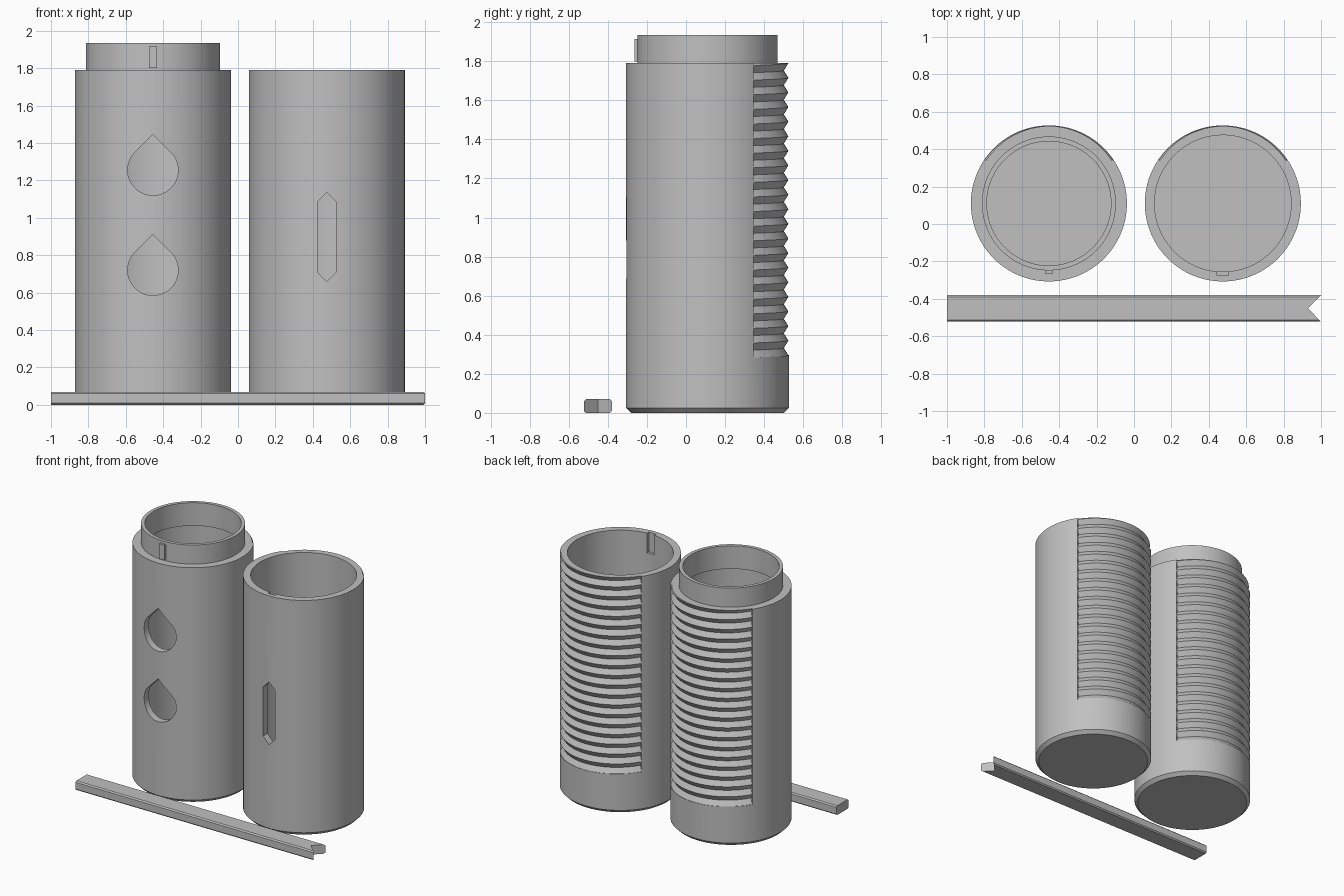
import bpy, bmesh, math
from mathutils import Matrix

cube = bpy.data.objects.get("Cube")
if cube:
    bpy.data.objects.remove(cube, do_unlink=True)

grey = bpy.data.materials.new("plain grey")
grey.use_nodes = True
colour = (0.53, 0.53, 0.53, 1)
grey.diffuse_color = colour
grey.node_tree.nodes["Principled BSDF"].inputs["Base Color"].default_value = colour

BODY_R, BORE_R, BODY_TOP = 0.417, 0.365, 1.79
CENTRE_Y = 0.11
SEGMENTS = 128


def finish(name, bm):
    bmesh.ops.recalc_face_normals(bm, faces=bm.faces)
    mesh = bpy.data.meshes.new(name)
    bm.to_mesh(mesh)
    bm.free()
    mesh.materials.append(grey)
    obj = bpy.data.objects.new(name, mesh)
    bpy.context.collection.objects.link(obj)
    return obj


def lathe(name, profile, cx):
    """Spin an (r, z) profile that starts and ends on the axis."""
    bm = bmesh.new()
    verts = [bm.verts.new((r, 0, z)) for r, z in profile]
    edges = [bm.edges.new(pair) for pair in zip(verts, verts[1:])]
    bmesh.ops.spin(bm, geom=verts + edges, cent=(0, 0, 0), axis=(0, 0, 1),
                   angle=math.tau, steps=SEGMENTS)
    bmesh.ops.remove_doubles(bm, verts=bm.verts, dist=1e-5)
    bmesh.ops.translate(bm, verts=bm.verts, vec=(cx, CENTRE_Y, 0))
    return finish(name, bm)


def prism(name, outline, y0, y1):
    """Extrude an (x, z) outline along y."""
    bm = bmesh.new()
    face = bm.faces.new([bm.verts.new((x, y0, z)) for x, z in outline])
    new = bmesh.ops.extrude_face_region(bm, geom=[face])["geom"]
    moved = [v for v in new if isinstance(v, bmesh.types.BMVert)]
    bmesh.ops.translate(bm, verts=moved, vec=(0, y1 - y0, 0))
    return finish(name, bm)


def rectangle(cx, half, z0, z1):
    return [(cx - half, z0), (cx + half, z0), (cx + half, z1), (cx - half, z1)]


def teardrop(cx, cz, r):
    points = [(cx, cz + r * math.sqrt(2))]
    for i in range(37):
        a = math.radians(135 + 270 * i / 36)
        points.append((cx + r * math.cos(a), cz + r * math.sin(a)))
    return points


def ridge_cutter(cx):
    """Saw-toothed band swept round the back with a slight thread pitch."""
    start, count, tip, valley, outer = 0.295, 20, 0.414, 0.391, 0.46
    pitch = (BODY_TOP - start) / count
    profile = [(outer, start)]
    for i in range(count + 1):
        profile += [(tip, start + pitch * i), (valley, start + pitch * (i + 0.5))]
    profile += [(tip, start + pitch * (count + 1)), (outer, start + pitch * (count + 1))]
    bm = bmesh.new()
    rings = []
    steps = 48
    for s in range(steps + 1):
        a = math.radians(34.3 + 111.4 * s / steps)
        lift = pitch * (a - math.pi / 2) / math.tau
        rings.append([bm.verts.new((cx + r * math.cos(a), CENTRE_Y + r * math.sin(a), z + lift))
                      for r, z in profile])
    for a, b in zip(rings, rings[1:]):
        for i in range(len(profile)):
            j = (i + 1) % len(profile)
            bm.faces.new((a[i], a[j], b[j], b[i]))
    bm.faces.new(rings[0])
    bm.faces.new(rings[-1])
    return finish("ridge_cutter", bm)


def boolean(target, tool, operation):
    tool.hide_render = True
    mod = target.modifiers.new("cut", 'BOOLEAN')
    mod.operation = operation
    mod.solver = 'EXACT'
    mod.object = tool
    bpy.ops.object.select_all(action='DESELECT')
    bpy.context.view_layer.objects.active = target
    target.select_set(True)
    bpy.ops.object.modifier_apply(modifier=mod.name)
    bpy.data.objects.remove(tool, do_unlink=True)


def smooth(obj):
    bpy.ops.object.select_all(action='DESELECT')
    bpy.context.view_layer.objects.active = obj
    obj.select_set(True)
    bpy.ops.object.shade_smooth_by_angle(angle=math.radians(25))


# Shared outer wall with a chamfered foot
foot = [(0, 0), (BODY_R - 0.025, 0), (BODY_R, 0.025), (BODY_R, BODY_TOP)]
floor = [(BORE_R, 0.06), (0, 0.06)]

# Collared tube with teardrop windows, back ridges and a locating tab
cx = -0.455
collar = [(0.358, BODY_TOP), (0.358, 1.935), (0.332, 1.935), (0.332, 1.76), (BORE_R, 1.76)]
collared_tube = lathe("collared_tube", foot + collar + floor, cx)
boolean(collared_tube, ridge_cutter(cx), 'DIFFERENCE')
for z in (1.255, 0.72):
    boolean(collared_tube, prism("window_cutter", teardrop(cx, z, 0.135), -0.5, 0), 'DIFFERENCE')
smooth(collared_tube)
prism("locating_tab", rectangle(cx, 0.022, 1.80, 1.915), -0.264, -0.235)

# Open tube with a pointed slot, back ridges and an inner keyway
cx = 0.475
open_tube = lathe("open_tube", foot + [(BORE_R, BODY_TOP)] + floor, cx)
boolean(open_tube, ridge_cutter(cx), 'DIFFERENCE')
slot = [(cx, 0.66), (cx + 0.05, 0.71), (cx + 0.05, 1.085),
        (cx, 1.135), (cx - 0.05, 1.085), (cx - 0.05, 0.71)]
boolean(open_tube, prism("slot_cutter", slot, -0.5, 0), 'DIFFERENCE')
keyway = rectangle(cx, 0.03, 1.64, 1.85)
boolean(open_tube, prism("keyway_cutter", keyway, -0.275, -0.1), 'DIFFERENCE')
smooth(open_tube)

# Long bar with softened long edges and a notched end
bm = bmesh.new()
outline = [(-1, -0.522), (1, -0.522), (0.93, -0.451), (1, -0.38), (-1, -0.38)]
face = bm.faces.new([bm.verts.new((x, y, 0)) for x, y in outline])
new = bmesh.ops.extrude_face_region(bm, geom=[face])["geom"]
bmesh.ops.translate(bm, verts=[v for v in new if isinstance(v, bmesh.types.BMVert)],
                    vec=(0, 0, 0.07))
long_edges = [e for e in bm.edges if e.calc_length() > 1.5]
bmesh.ops.bevel(bm, geom=long_edges, offset=0.009, segments=1, affect='EDGES')
finish("notched_bar", bm)
